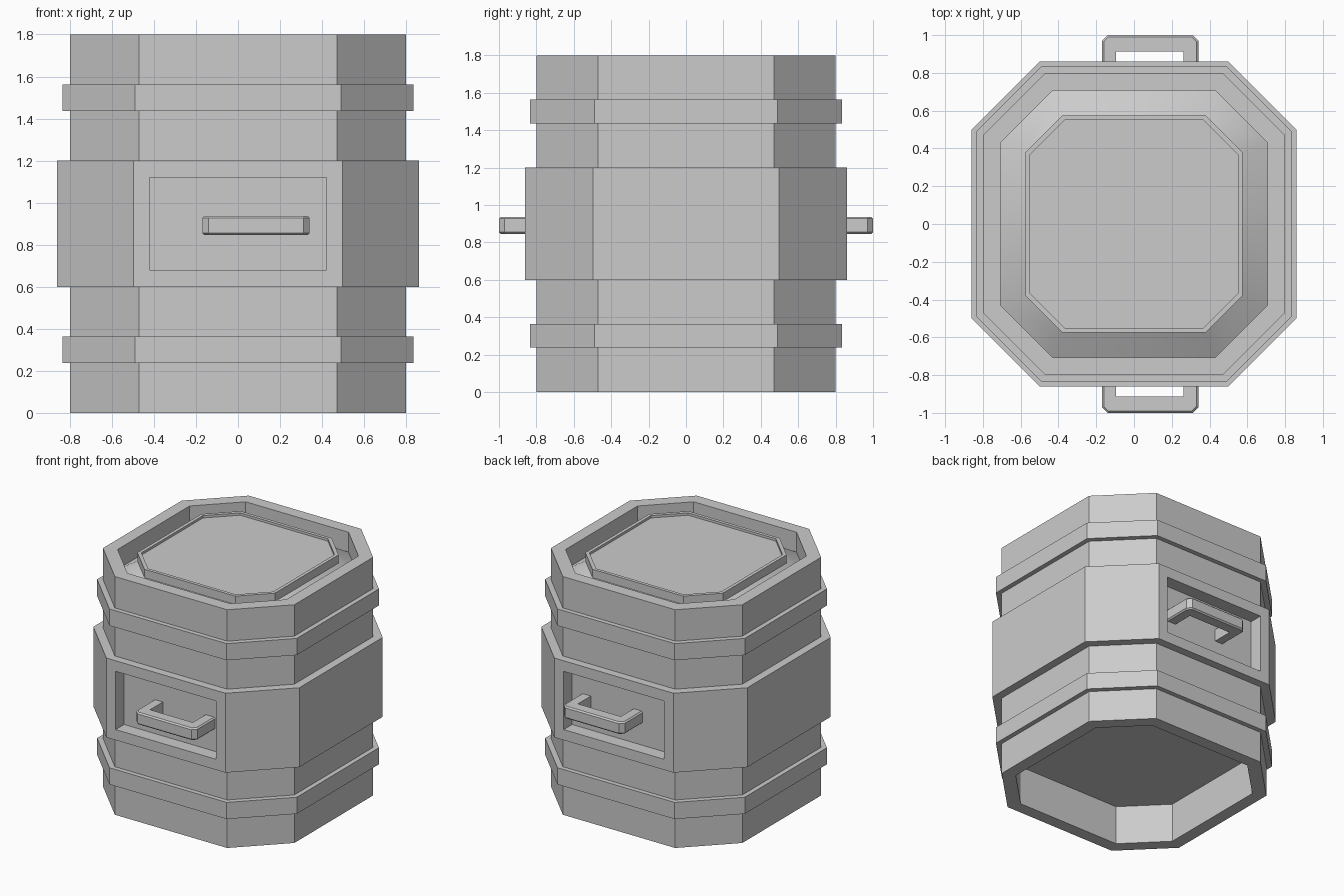
import bpy, bmesh

if "Cube" in bpy.data.objects:
    bpy.data.objects.remove(bpy.data.objects["Cube"])


def make_object(name, bm):
    bmesh.ops.recalc_face_normals(bm, faces=bm.faces)
    mesh = bpy.data.meshes.new(name)
    bm.to_mesh(mesh)
    bm.free()
    obj = bpy.data.objects.new(name, mesh)
    bpy.context.collection.objects.link(obj)
    return obj


def activate(obj):
    bpy.ops.object.select_all(action='DESELECT')
    obj.select_set(True)
    bpy.context.view_layer.objects.active = obj


def octagon(bm, half, corner, z):
    """Square of the given half width with cut corners."""
    h, c = half, corner
    points = [(c, -h), (h, -c), (h, c), (c, h), (-c, h), (-h, c), (-h, -c), (-c, -h)]
    return [bm.verts.new((x, y, z)) for x, y in points]


def loft(name, profile):
    """Closed stack of octagons, capped at both ends."""
    bm = bmesh.new()
    rings = [octagon(bm, *p) for p in profile]
    for a, b in zip(rings, rings[1:]):
        for i in range(8):
            j = (i + 1) % 8
            bm.faces.new((a[i], a[j], b[j], b[i]))
    bm.faces.new(rings[0])
    bm.faces.new(rings[-1])
    return make_object(name, bm)


def box(name, lo, hi):
    bm = bmesh.new()
    bmesh.ops.create_cube(bm, size=1)
    for v in bm.verts:
        v.co = [(l + h) / 2 + k * (h - l) for l, h, k in zip(lo, hi, v.co)]
    return make_object(name, bm)


# Barrel: hollow foot, stepped wall with bands, rim, sloped gutter, raised lid
WALL, BAND, BELT, INNER = (0.80, 0.47), (0.835, 0.49), (0.861, 0.498), (0.706, 0.43)
LID, LID_INNER = (0.575, 0.38), (0.55, 0.367)
profile = [(*INNER, 0.295), (*INNER, 0), (*WALL, 0)]
for size, z0, z1 in ((BAND, 0.237, 0.363), (BELT, 0.60, 1.20), (BAND, 1.437, 1.563)):
    profile += [(*WALL, z0), (*size, z0), (*size, z1), (*WALL, z1)]
profile += [(*WALL, 1.80), (*INNER, 1.80), (*INNER, 1.65),
            (*LID, 1.73), (*LID, 1.793), (*LID_INNER, 1.793), (*LID_INNER, 1.775)]
body = loft("barrel_body", profile)

# Handle recesses cut into the front and back of the belt
for side in (-1, 1):
    y0, y1 = sorted((side * 0.76, side * 1.0))
    cutter = box("recess_cutter", (-0.42, y0, 0.68), (0.42, y1, 1.12))
    cutter.hide_render = True
    mod = body.modifiers.new("recess", 'BOOLEAN')
    mod.operation, mod.solver, mod.object = 'DIFFERENCE', 'EXACT', cutter
    activate(body)
    bpy.ops.object.modifier_apply(modifier=mod.name)
    bpy.data.objects.remove(cutter)
activate(body)
bpy.ops.object.shade_smooth_by_angle(angle=0.6)

# U-shaped handles with chamfered outer corners
OUTER = [(-0.17, 0.75), (-0.17, 0.97), (-0.14, 1.0), (0.311, 1.0), (0.341, 0.97), (0.341, 0.75)]
HOLLOW = [(0.263, 0.75), (0.263, 0.914), (-0.095, 0.914), (-0.095, 0.75)]
for name, side in (("front_handle", -1), ("back_handle", 1)):
    bm = bmesh.new()
    caps = [[bm.verts.new((x, side * y, z)) for x, y in OUTER + HOLLOW] for z in (0.845, 0.937)]
    for cap in caps:
        bm.faces.new(cap)
    count = len(caps[0])
    for i in range(count):
        j = (i + 1) % count
        bm.faces.new((caps[0][i], caps[0][j], caps[1][j], caps[1][i]))
    bmesh.ops.recalc_face_normals(bm, faces=bm.faces)
    rim = [bm.edges.get((cap[i], cap[i + 1])) for cap in caps for i in range(len(OUTER) - 1)]
    bmesh.ops.bevel(bm, geom=rim, offset=0.01, segments=1, affect='EDGES')
    make_object(name, bm)
